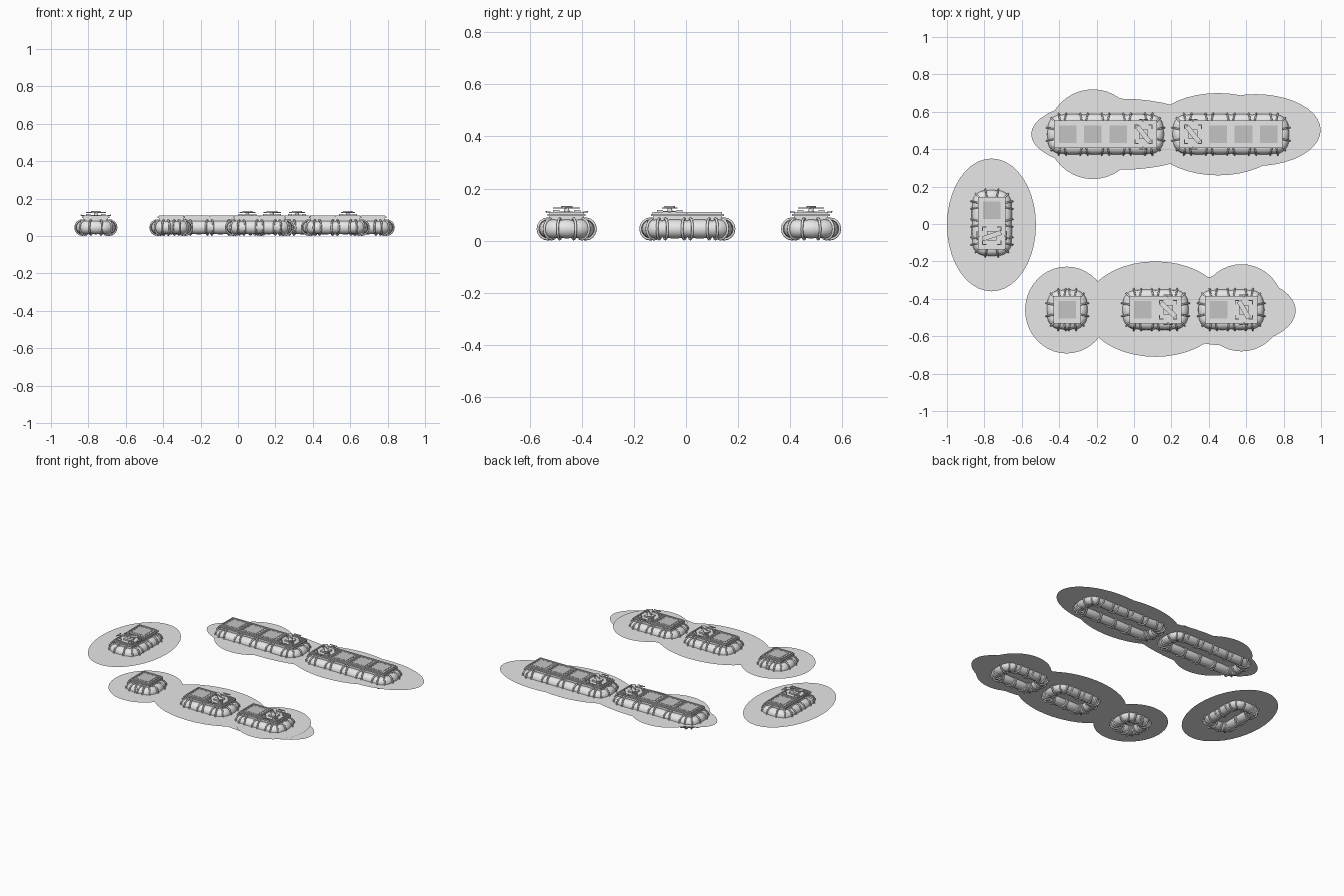
import bpy, bmesh, math
from mathutils import Matrix, Vector

cube = bpy.data.objects.get("Cube")
if cube:
    bpy.data.objects.remove(cube)

CELL, TUBE_R, TUBE_Z = 0.135, 0.036, 0.045


def material(name, v):
    m = bpy.data.materials.new(name)
    m.use_nodes = True
    m.diffuse_color = (v, v, v, 1)
    m.node_tree.nodes["Principled BSDF"].inputs["Base Color"].default_value = (v, v, v, 1)
    return m


PALE = material("pale grey", 0.8)
DARK = material("panel grey", 0.55)


def finish(bm, name, mat, place, smooth=False):
    bmesh.ops.recalc_face_normals(bm, faces=bm.faces)
    me = bpy.data.meshes.new(name)
    bm.to_mesh(me)
    bm.free()
    me.materials.append(mat)
    ob = bpy.data.objects.new(name, me)
    ob.matrix_world = place
    bpy.context.collection.objects.link(ob)
    if smooth:
        me.polygons.foreach_set("use_smooth", [True] * len(me.polygons))
    return ob


def box(bm, centre, size, turn=0):
    m = (Matrix.Translation(centre) @ Matrix.Rotation(turn, 4, "Z")
         @ Matrix.Diagonal((*size, 1)))
    bmesh.ops.create_cube(bm, size=1, matrix=m)


def frame(bm, x, half, width, z, height):
    # square border made of four bars
    mid = half - width / 2
    for s in (-1, 1):
        box(bm, (x + s * mid, 0, z), (width, 2 * half, height))
        box(bm, (x, s * mid, z), (2 * half - 2 * width, width, height))


def sweep(bm, rings):
    # closed loop of vertex rings joined by quads
    loops = [[bm.verts.new(p) for p in r] for r in rings]
    n = len(loops[0])
    for a, b in zip(loops, loops[1:] + loops[:1]):
        for i in range(n):
            j = (i + 1) % n
            bm.faces.new((a[i], a[j], b[j], b[i]))


def circle(centre, u, v, r, n):
    return [centre + r * (math.cos(t) * u + math.sin(t) * v)
            for t in (2 * math.pi * i / n for i in range(n))]


def float_path(hx, hy, r, cells):
    # rounded rectangle: point, outward direction, tube radius factor
    path = []
    for k in range(4):
        sx, sy = ((1, 1), (-1, 1), (-1, -1), (1, -1))[k]
        c = Vector((sx * (hx - r), sy * (hy - r), TUBE_Z))
        for i in range(9):
            a = math.pi / 2 * (k + i / 8)
            out = Vector((math.cos(a), math.sin(a), 0))
            path.append((c + r * out, out, 0.88 + 0.12 * math.sin(math.pi * i / 8) ** 0.5))
        # puffed straight sections
        along = Vector((-out.y, out.x, 0))
        length = 2 * ((hx if k % 2 == 0 else hy) - r)
        parts = cells if k % 2 == 0 else 1
        steps = 6 * parts
        for i in range(1, steps):
            puff = abs(math.sin(math.pi * i / 6)) ** 0.5
            path.append((c + r * out + along * length * i / steps, out, 0.88 + 0.12 * puff))
    return path


def add_wrap(bm, point, out, tilt):
    # rope loop round the float
    out = Matrix.Rotation(tilt, 3, "Z") @ out
    up = Vector((0, 0, 1))
    along = out.cross(up)
    rings = []
    for i in range(16):
        t = 2 * math.pi * i / 16
        d = math.cos(t) * out + math.sin(t) * up
        rings.append(circle(point + 0.0395 * d, d, along, 0.005, 6))
    sweep(bm, rings)


def raft(name, x, y, cells, turn=0, machine=True, vane=-0.9):
    place = Matrix.Translation((x, y, 0)) @ Matrix.Rotation(turn, 4, "Z")
    hx, hy, r = cells * CELL / 2 + 0.006, 0.072, 0.045
    up = Vector((0, 0, 1))

    # inflated float
    bm = bmesh.new()
    sweep(bm, [circle(p, o, up, TUBE_R * f, 16) for p, o, f in float_path(hx, hy, r, cells)])
    finish(bm, name + "_float", PALE, place, True)

    # rope wraps in splayed pairs
    bm = bmesh.new()
    for s in (-1, 1):
        for i in range(cells + 1):
            wx = (hx - r) * (2 * i / cells - 1)
            for d in (-1, 1):
                add_wrap(bm, Vector((wx + d * 0.012, s * hy, TUBE_Z)), Vector((0, s, 0)), -s * d * 0.2)
        for d in (-1, 1):
            add_wrap(bm, Vector((s * hx, d * 0.027, TUBE_Z)), Vector((s, 0, 0)), s * d * 0.2)
            a = Vector((s, d, 0)).normalized()
            add_wrap(bm, Vector((s * (hx - r), d * (hy - r), TUBE_Z)) + r * a, a, 0)
    finish(bm, name + "_ropes", PALE, place, True)

    # stepped deck
    bm = bmesh.new()
    length = cells * CELL
    box(bm, (0, 0, 0.0775), (length - 0.005, 0.132, 0.035))
    box(bm, (0, 0, 0.099), (length + 0.01, 0.146, 0.008))
    finish(bm, name + "_deck", PALE, place)

    # framed panels, with the equipment on the last cell
    frames, panels, gear = bmesh.new(), bmesh.new(), bmesh.new()
    for i in range(cells):
        cx = (i - (cells - 1) / 2) * CELL
        frame(frames, cx, 0.066, 0.007, 0.1065, 0.007)
        if not machine or i < cells - 1:
            frame(frames, cx, 0.054, 0.005, 0.1045, 0.005)
            box(panels, (cx, 0, 0.105), (0.094, 0.094, 0.005))
            continue
        box(gear, (cx, 0, 0.107), (0.05, 0.05, 0.01))
        bmesh.ops.create_cone(gear, cap_ends=True, segments=12, radius1=0.012, radius2=0.008,
                              depth=0.02, matrix=Matrix.Translation((cx, 0, 0.116)))
        box(gear, (cx, 0, 0.1255), (0.105, 0.026, 0.005), vane)
        box(gear, (cx, 0, 0.13), (0.06, 0.006, 0.005), vane + 0.35)
        for s in (-1, 1):
            box(gear, (cx, s * 0.079, 0.112), (0.05, 0.005, 0.005))
            box(gear, (cx, s * 0.071, 0.109), (0.008, 0.018, 0.006))
            for d in (-1, 1):
                box(gear, (cx + s * 0.046, d * 0.04, 0.11), (0.005, 0.024, 0.014))
                box(gear, (cx + s * 0.036, d * 0.05, 0.11), (0.02, 0.005, 0.014))
    finish(frames, name + "_frames", PALE, place)
    if panels.verts:
        finish(panels, name + "_panels", DARK, place)
    else:
        panels.free()
    if gear.verts:
        finish(gear, name + "_equipment", PALE, place)
    else:
        gear.free()


def water(name, x, y, rx, ry, z=0.045):
    # thin elliptical water patch
    bm = bmesh.new()
    bmesh.ops.create_circle(bm, cap_ends=True, segments=40, radius=1,
                            matrix=Matrix.Diagonal((rx, ry, 1, 1)))
    finish(bm, name, PALE, Matrix.Translation((x, y, z)))


raft("side_raft", -0.76, 0.005, 2, -math.pi / 2, vane=1.9)
raft("back_right_raft", -0.152, 0.48, 4)
raft("back_left_raft", 0.518, 0.48, 4, math.pi)
raft("small_raft", -0.357, -0.458, 1, machine=False)
raft("front_middle_raft", 0.115, -0.458, 2, vane=-0.75)
raft("front_left_raft", 0.52, -0.458, 2, vane=-1.05)

water("side_water", -0.762, -0.005, 0.238, 0.355)
water("back_right_water", -0.22, 0.48, 0.24, 0.24, 0.046)
water("back_right_wide_water", -0.07, 0.48, 0.48, 0.19, 0.044)
water("back_left_water", 0.45, 0.48, 0.37, 0.22, 0.046)
water("back_left_wide_water", 0.65, 0.502, 0.348, 0.192, 0.043)
water("small_water", -0.36, -0.46, 0.222, 0.232, 0.046)
water("front_middle_water", 0.115, -0.455, 0.38, 0.255, 0.045)
water("front_left_water", 0.575, -0.448, 0.225, 0.233, 0.047)
water("front_left_wide_water", 0.5, -0.463, 0.365, 0.187, 0.043)
